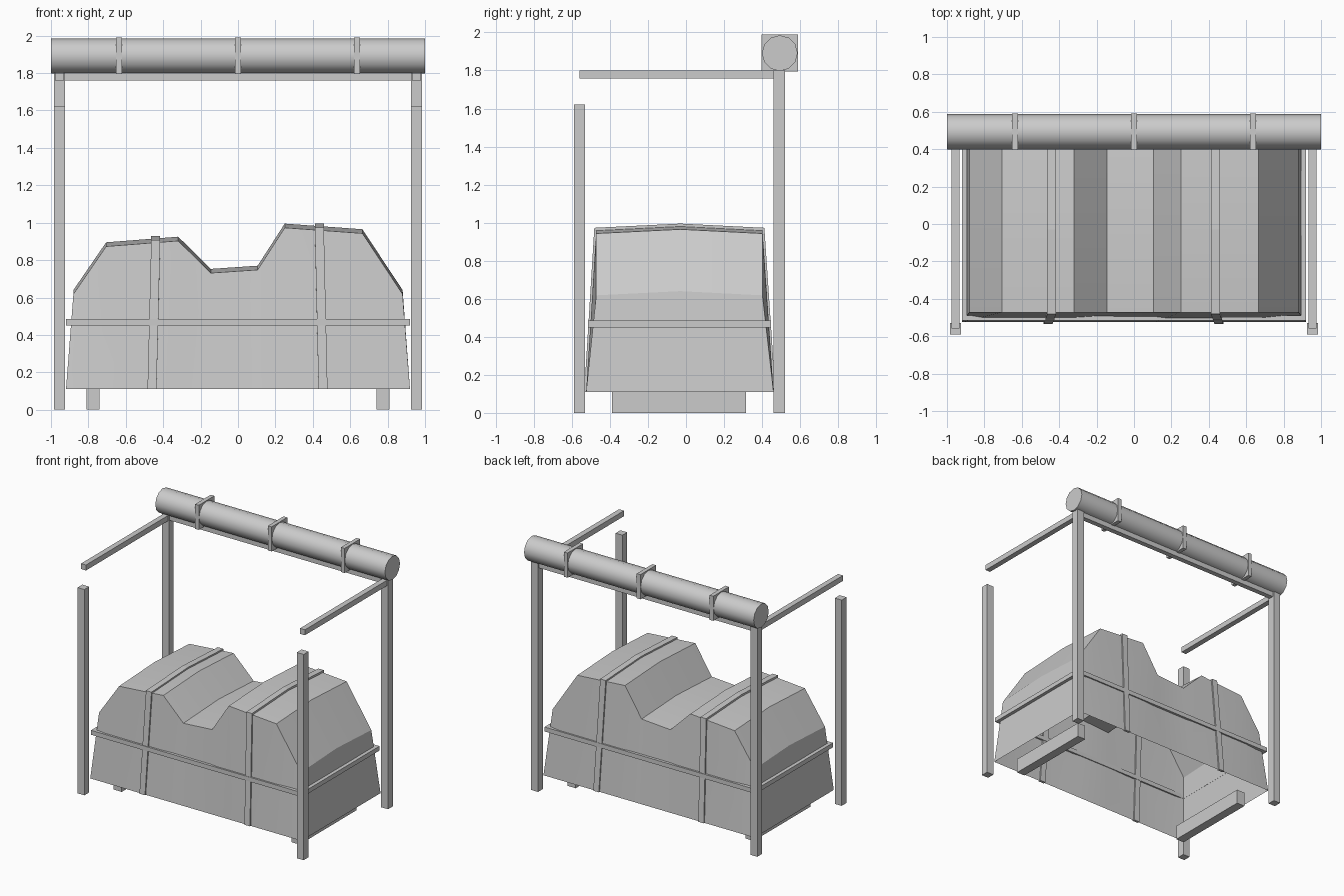
import bpy, bmesh, math

if "Cube" in bpy.data.objects:
    bpy.data.objects.remove(bpy.data.objects["Cube"])


def mesh_object(name, verts, faces):
    me = bpy.data.meshes.new(name)
    me.from_pydata(verts, [], faces)
    bm = bmesh.new()
    bm.from_mesh(me)
    bmesh.ops.recalc_face_normals(bm, faces=bm.faces)
    bm.to_mesh(me)
    bm.free()
    ob = bpy.data.objects.new(name, me)
    bpy.context.collection.objects.link(ob)
    return ob


def box(name, x0, x1, y0, y1, z0, z1):
    verts = [(x, y, z) for x in (x0, x1) for y in (y0, y1) for z in (z0, z1)]
    faces = [(0, 1, 3, 2), (4, 6, 7, 5), (0, 4, 5, 1),
             (2, 3, 7, 6), (0, 2, 6, 4), (1, 5, 7, 3)]
    return mesh_object(name, verts, faces)


def smooth(ob, angle):
    bpy.ops.object.select_all(action='DESELECT')
    ob.select_set(True)
    bpy.context.view_layer.objects.active = ob
    bpy.ops.object.shade_smooth_by_angle(angle=math.radians(angle))


# Tarpaulin cover: crest profile swept over a shallow ridge, open underneath
crest = [(-.88, .64), (-.705, .895), (-.32, .925), (-.145, .753), (.105, .77),
         (.25, .995), (.665, .965), (.88, .64)]
verts = []
for x, z in crest:
    verts += [(x * 1.045, -.525, .11), (x, -.472, z - .022), (x, -.03, z),
              (x, .402, z - .022), (x * 1.045, .46, .11)]
n = len(crest)
faces = [(5*i + j, 5*i + j + 1, 5*i + j + 6, 5*i + j + 5)
         for i in range(n - 1) for j in range(4)]
faces += [(0, 1, 2, 3, 4), tuple(5*(n - 1) + j for j in range(5))]
smooth(mesh_object("tarp_cover", verts, faces), 20)


# Straps over the cover
def over_strap(name, xt, zt):
    outer = [(-.535, .11), (-.482, zt - .01), (-.03, zt + .012),
             (.412, zt - .01), (.47, .11)]
    inner = [(-.515, .11), (-.462, zt - .03), (-.03, zt - .008),
             (.392, zt - .03), (.45, .11)]
    vs = []
    for side in (-.024, .024):
        for y, z in outer + inner:
            vs.append((xt * (1.045 if z == .11 else 1) + side, y, z))
    fs = [(0, 5, 15, 10), (4, 14, 19, 9)]
    for i in range(4):
        fs += [(i, i + 1, i + 11, i + 10), (i + 5, i + 15, i + 16, i + 6),
               (i, i + 5, i + 6, i + 1), (i + 10, i + 11, i + 16, i + 15)]
    mesh_object(name, vs, fs)


over_strap("left_over_strap", -.44, .917)
over_strap("right_over_strap", .435, .983)

# Belt around the cover
box("front_belt", -.92, .92, -.515, -.49, .45, .485)
box("back_belt", -.92, .92, .42, .447, .45, .485)

# Paired parts: posts, side rails, skids, belt ends
for s, side in ((-1, "left"), (1, "right")):
    def pair(name, a, b, *yz):
        box(side + "_" + name, min(s*a, s*b), max(s*a, s*b), *yz)
    pair("front_post", .925, .985, -.59, -.53, 0, 1.62)
    pair("rear_post", .925, .985, .46, .52, 0, 1.8)
    pair("side_rail", .932, .975, -.56, .48, 1.757, 1.8)
    pair("skid", .74, .81, -.39, .315, 0, .115)
    pair("end_belt", .892, .92, -.515, .447, .45, .485)

# Rear crossbar
box("rear_crossbar", -.985, .985, .47, .51, 1.76, 1.8)

# Rolled canopy and its ties
bpy.ops.mesh.primitive_cylinder_add(vertices=12, radius=.094, depth=2,
                                    end_fill_type='TRIFAN',
                                    location=(0, .493, 1.891),
                                    rotation=(0, math.pi / 2, 0))
roll = bpy.context.object
roll.name = "rolled_canopy"
smooth(roll, 40)
for i, x in enumerate((-.635, 0, .635)):
    box(f"canopy_tie_{i + 1}", x - .016, x + .016, .396, .59, 1.795, 1.989)
